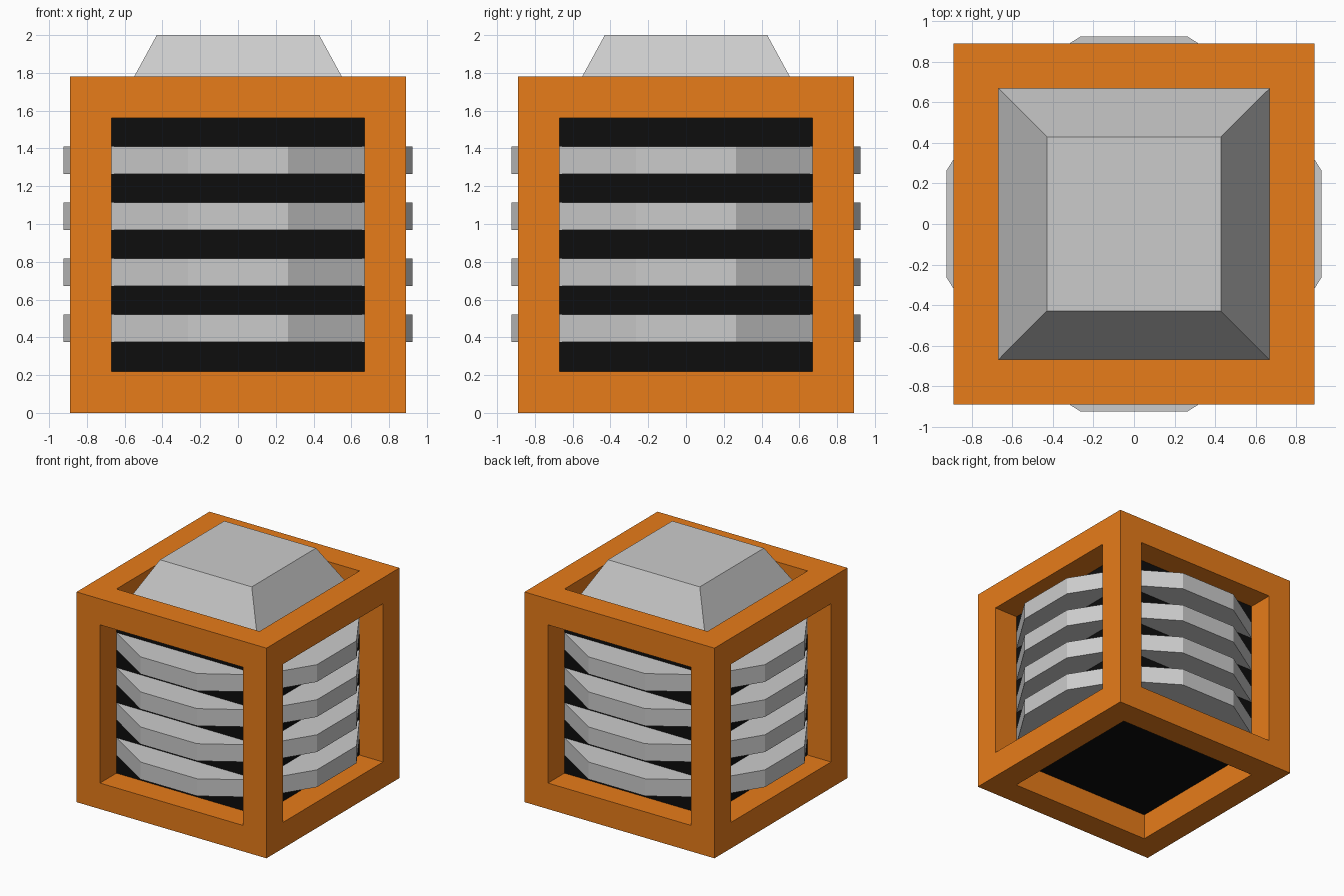
import bpy, bmesh
from math import pi
from mathutils import Matrix

if "Cube" in bpy.data.objects:
    bpy.data.objects.remove(bpy.data.objects["Cube"])

OUT, BAR = 0.89, 0.22          # half size of crate, width of frame bars
IN = OUT - BAR                 # half size of core and openings
MID = OUT                      # height of the crate centre


def material(name, rgb):
    m = bpy.data.materials.new(name)
    m.diffuse_color = (*rgb, 1)
    m.use_nodes = True
    m.node_tree.nodes["Principled BSDF"].inputs["Base Color"].default_value = m.diffuse_color
    return m


def finish(name, bm, mat=None):
    bmesh.ops.recalc_face_normals(bm, faces=bm.faces[:])
    me = bpy.data.meshes.new(name)
    bm.to_mesh(me)
    bm.free()
    ob = bpy.data.objects.new(name, me)
    bpy.context.collection.objects.link(ob)
    if mat:
        me.materials.append(mat)
    return ob


def cube(half):
    bm = bmesh.new()
    bmesh.ops.create_cube(bm, size=2 * half, matrix=Matrix.Translation((0, 0, MID)))
    return bm


orange = material("orange_paint", (0.8, 0.2, 0.01))
black = material("black_core", (0.004, 0.004, 0.004))

# Frame: inset every side of a cube and sink the panels to make square openings
bm = cube(OUT)
panels = bm.faces[:]
bmesh.ops.inset_individual(bm, faces=panels, thickness=BAR, use_even_offset=True)
sunk = bmesh.ops.extrude_discrete_faces(bm, faces=panels)["faces"]
for f in sunk:
    f.normal_update()
    bmesh.ops.translate(bm, verts=f.verts[:], vec=f.normal * -BAR)
bmesh.ops.delete(bm, geom=sunk, context='FACES_ONLY')
bmesh.ops.remove_doubles(bm, verts=bm.verts[:], dist=0.001)
finish("crate_frame", bm, orange)

# Dark inner core that closes the openings
finish("inner_core", cube(IN), black)

# Lid: tapered block rising through the top opening
bm = bmesh.new()
low, high = MID + IN, 2.0
bmesh.ops.create_cube(bm, size=1)
for v in bm.verts:
    top = v.co.z > 0
    r = 0.43 if top else IN
    v.co = (2 * r * v.co.x, 2 * r * v.co.y, high if top else low)
finish("tapered_lid", bm)

# Slats: four bevelled ribs on each of the four sides
profile = [(-IN, -IN), (-0.265, -0.925), (0.265, -0.925), (IN, -IN)]
for side, label in enumerate(("front", "right", "back", "left")):
    bm = bmesh.new()
    for i in range(4):
        z = 0.374 + i * 0.297
        face = bm.faces.new([bm.verts.new((x, y, z)) for x, y in profile])
        ext = bmesh.ops.extrude_face_region(bm, geom=[face], use_keep_orig=True)
        verts = [g for g in ext["geom"] if isinstance(g, bmesh.types.BMVert)]
        bmesh.ops.translate(bm, verts=verts, vec=(0, 0, 0.146))
    bmesh.ops.rotate(bm, verts=bm.verts[:], matrix=Matrix.Rotation(side * pi / 2, 3, 'Z'))
    finish(label + "_slats", bm)
